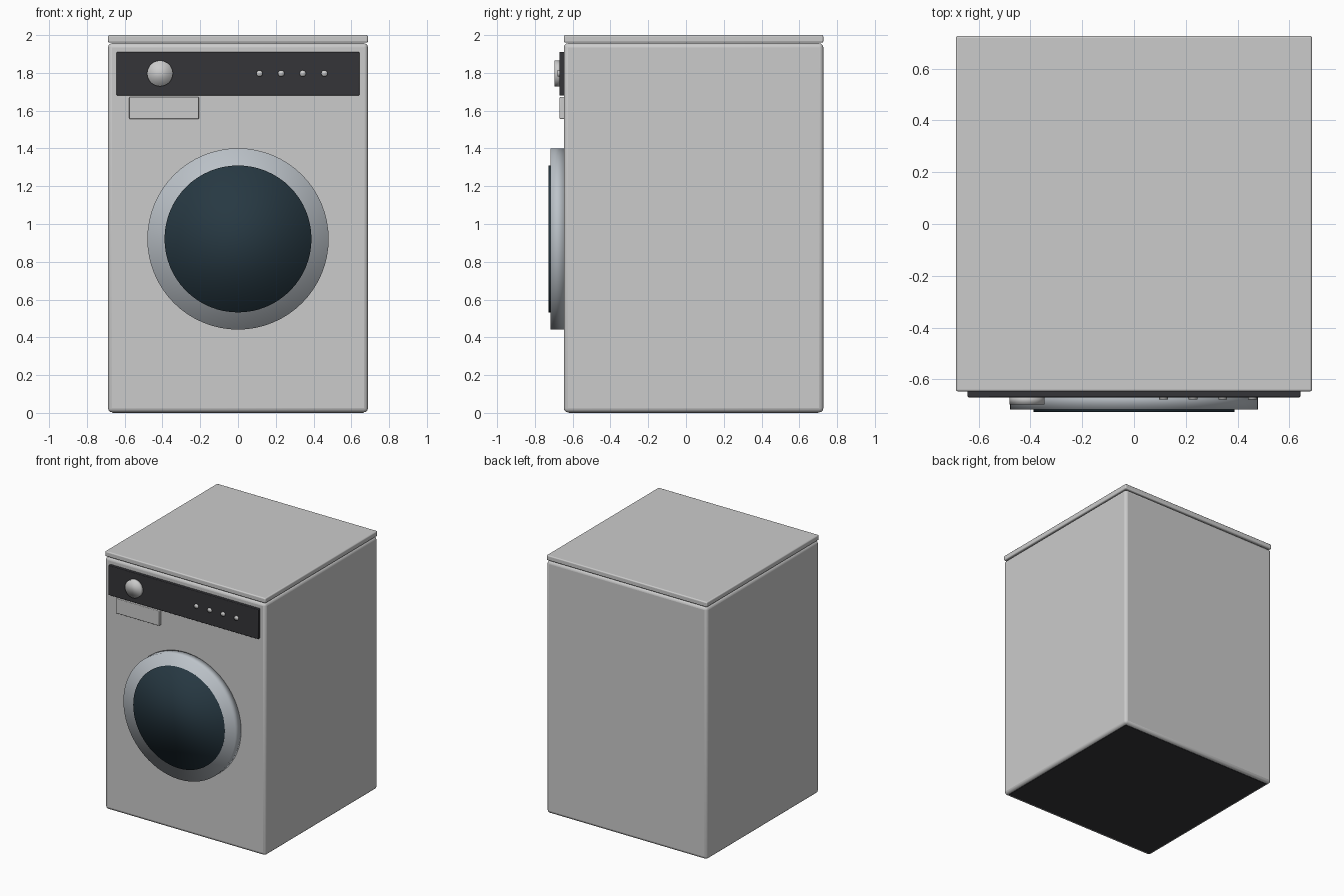
import bpy
from math import radians

if "Cube" in bpy.data.objects:
    bpy.data.objects.remove(bpy.data.objects["Cube"])


def material(name, rgb):
    m = bpy.data.materials.new(name)
    m.diffuse_color = (*rgb, 1)
    m.use_nodes = True
    m.node_tree.nodes["Principled BSDF"].inputs["Base Color"].default_value = m.diffuse_color
    return m


dark = material("dark_plastic", (0.035, 0.035, 0.04))
glass = material("dark_glass", (0.02, 0.04, 0.055))
chrome = material("chrome", (0.5, 0.54, 0.58))


def box(name, x, y, z, bevel, mat=None):
    """Bevelled box from (min, max) ranges on each axis."""
    bpy.ops.mesh.primitive_cube_add(size=1, location=[sum(r) / 2 for r in (x, y, z)])
    o = bpy.context.object
    o.name = name
    o.scale = [r[1] - r[0] for r in (x, y, z)]
    bpy.ops.object.transform_apply(location=False, rotation=False, scale=True)
    b = o.modifiers.new("bevel", 'BEVEL')
    b.width = bevel
    b.segments = 3
    bpy.ops.object.shade_smooth_by_angle(angle=radians(40))
    if mat:
        o.data.materials.append(mat)
    return o


def disc(name, x, z, radius, front, back, mat=None, sides=64):
    """Softly shaded cylinder whose axis runs along y."""
    bpy.ops.mesh.primitive_cylinder_add(
        vertices=sides, radius=radius, depth=back - front,
        location=(x, (front + back) / 2, z), rotation=(radians(90), 0, 0))
    o = bpy.context.object
    o.name = name
    bpy.ops.object.shade_smooth()
    if mat:
        o.data.materials.append(mat)
    return o


# Cabinet, lid and dark base
box("cabinet", (-0.688, 0.688), (-0.647, 0.727), (0.003, 1.957), 0.022)
box("lid", (-0.688, 0.688), (-0.647, 0.727), (1.96, 2.0), 0.008)
box("base", (-0.665, 0.665), (-0.62, 0.70), (0.0, 0.06), 0.003, dark)

# Control panel and detergent drawer
box("control_panel", (-0.643, 0.643), (-0.67, -0.64), (1.68, 1.911), 0.005, dark)
box("detergent_drawer", (-0.576, -0.207), (-0.67, -0.64), (1.556, 1.672), 0.005)

# Dial and indicator buttons
disc("dial", -0.413, 1.797, 0.068, -0.697, -0.66, sides=48)
for i in range(4):
    disc(f"button_{i + 1}", 0.114 + i * 0.1145, 1.797, 0.017, -0.679, -0.66, sides=24)

# Door ring and window
disc("door_ring", 0, 0.921, 0.48, -0.717, -0.64, chrome)
disc("door_window", 0, 0.921, 0.389, -0.727, -0.70, glass)
